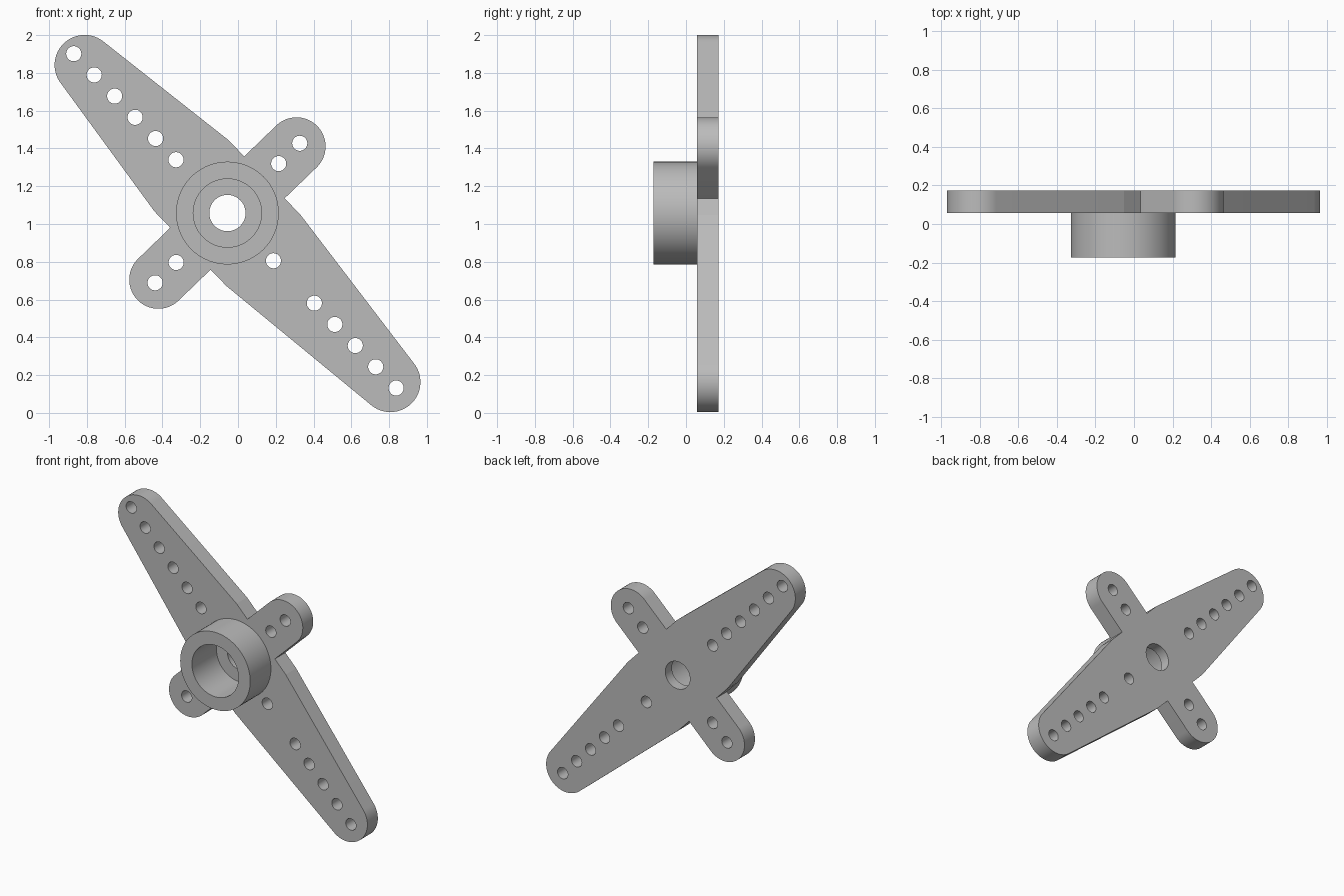
import bpy, bmesh
from math import pi, cos, sin, atan2, acos, hypot, radians
from mathutils import Matrix

if "Cube" in bpy.data.objects:
    bpy.data.objects.remove(bpy.data.objects["Cube"])

# Main dimensions
HUB_X, HUB_Z, TILT = -0.056, 1.058, radians(46.04)
FRONT, SEAM, FLOOR, BACK = -0.173, 0.057, 0.10, 0.173
HUB_R, BORE_R, SHAFT_R, SCREW_R = 0.272, 0.181, 0.096, 0.04
LONG_ARMS = (1.089, 1.243)          # tip centres of the two long arms
TIP_R, CROSS_R, CROSS_TIP = 0.159, 0.154, 0.508
SQUARE_U, SQUARE_V = 0.275, 0.272   # half size of the block around the hub

grey = bpy.data.materials.new("grey plastic")
grey.use_nodes = True
colour = (0.5, 0.5, 0.5, 1)
grey.diffuse_color = colour
grey.node_tree.nodes["Principled BSDF"].inputs["Base Color"].default_value = colour


def place(u, v, y):
    """u runs along the long arms, v along the cross arms."""
    return (HUB_X - u * cos(TILT) + v * sin(TILT), y,
            HUB_Z + u * sin(TILT) + v * cos(TILT))


def make_object(name, bm):
    bmesh.ops.recalc_face_normals(bm, faces=bm.faces)
    mesh = bpy.data.meshes.new(name)
    bm.to_mesh(mesh)
    bm.free()
    mesh.materials.append(grey)
    obj = bpy.data.objects.new(name, mesh)
    bpy.context.collection.objects.link(obj)
    return obj


def cylinders(name, centres, radius, y0, y1):
    bm = bmesh.new()
    for u, v in centres:
        spot = Matrix.Translation(place(u, v, (y0 + y1) / 2))
        bmesh.ops.create_cone(bm, cap_ends=True, segments=72, radius1=radius,
                              radius2=radius, depth=y1 - y0,
                              matrix=spot @ Matrix.Rotation(pi / 2, 4, "X"))
    return make_object(name, bm)


def arc(u, v, radius, start, end, steps=40):
    angles = [start + (end - start) * i / steps for i in range(steps + 1)]
    return [(u + radius * cos(t), v + radius * sin(t)) for t in angles]


def tangent_angle(tip):
    run = tip - SQUARE_U
    return atan2(SQUARE_V, -run) - acos(TIP_R / hypot(run, SQUARE_V))


# Plate: each side is a tapered long arm, a block corner and a cross arm
outline = []
for side, tip in zip((1, -1), LONG_ARMS):
    t = tangent_angle(tip)
    half = arc(tip, 0, TIP_R, t, -t)
    half += [(SQUARE_U, -SQUARE_V), (CROSS_R, -SQUARE_V)]
    half += arc(0, -CROSS_TIP, CROSS_R, 0, -pi)
    half += [(-CROSS_R, -SQUARE_V), (-SQUARE_U, -SQUARE_V)]
    outline += [(side * u, side * v) for u, v in half]

bm = bmesh.new()
face = bm.faces.new([bm.verts.new(place(u, v, SEAM)) for u, v in outline])
top = bmesh.ops.extrude_face_region(bm, geom=[face])["geom"]
bmesh.ops.translate(bm, vec=(0, BACK - SEAM, 0),
                    verts=[g for g in top if isinstance(g, bmesh.types.BMVert)])
plate = make_object("arm_plate", bm)

# Hub collar
hub = cylinders("hub_collar", [(0, 0)], HUB_R, FRONT, SEAM)

# Cutters: screw holes, shaft hole and bore
STEP = 0.156
screws = [(0.392 + STEP * i, 0) for i in range(6)]
screws += [(-0.351 - STEP * i, 0) for i in (0, 2, 3, 4, 5, 6)]
screws += [(0, s * v) for s in (1, -1) for v in (0.377, 0.532)]
screw_cut = cylinders("screw_hole_cutter", screws, SCREW_R, 0, 0.3)
shaft_cut = cylinders("shaft_hole_cutter", [(0, 0)], SHAFT_R, 0, 0.3)
bore_cut = cylinders("bore_cutter", [(0, 0)], BORE_R, -0.3, FLOOR)

for obj, cutters in ((plate, (screw_cut, shaft_cut, bore_cut)), (hub, (bore_cut,))):
    bpy.context.view_layer.objects.active = obj
    for cutter in cutters:
        mod = obj.modifiers.new(cutter.name, "BOOLEAN")
        mod.operation, mod.solver, mod.object = "DIFFERENCE", "EXACT", cutter
        bpy.ops.object.modifier_apply(modifier=mod.name)

for cutter in (screw_cut, shaft_cut, bore_cut):
    bpy.data.objects.remove(cutter)

# Smooth round walls, sharp rims
bpy.ops.object.select_all(action="DESELECT")
for obj in (plate, hub):
    obj.select_set(True)
bpy.ops.object.shade_smooth_by_angle(angle=radians(6))
